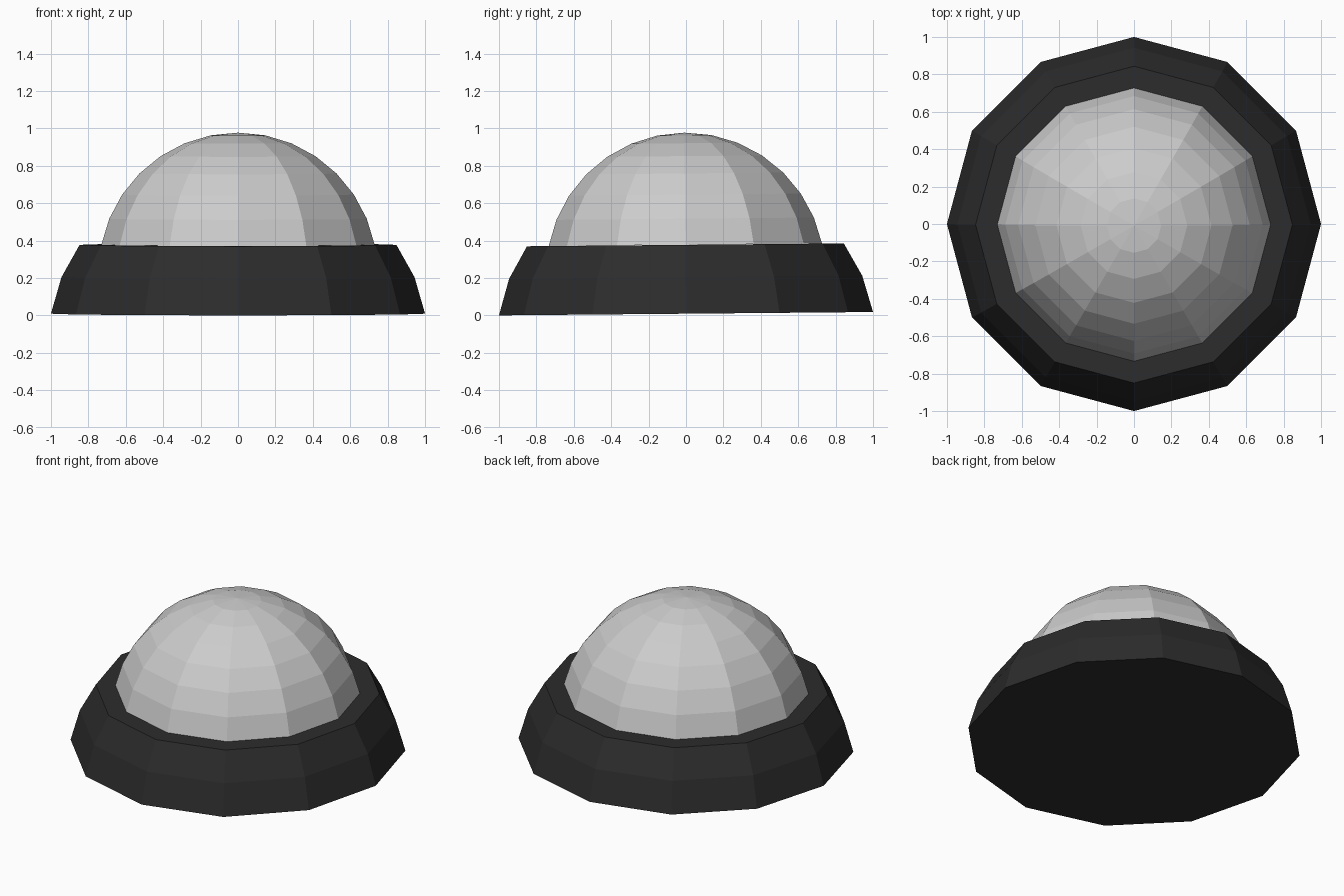
import bpy, bmesh, math

if "Cube" in bpy.data.objects:
    bpy.data.objects.remove(bpy.data.objects["Cube"])

SIDES = 12
TILT = 0.009  # the whole model leans very slightly forward


def lathe(name, profile, cap_bottom=False):
    """Spin a (radius, z) profile around z into a flat-faced 12-sided shell."""
    bm = bmesh.new()
    rings = []
    for r, z in profile:
        if r == 0:
            rings.append([bm.verts.new((0, 0, z))] * SIDES)
        else:
            rings.append([bm.verts.new((r * math.cos(2 * math.pi * i / SIDES),
                                        r * math.sin(2 * math.pi * i / SIDES), z))
                          for i in range(SIDES)])
    for lo, hi in zip(rings, rings[1:]):
        for i in range(SIDES):
            j = (i + 1) % SIDES
            quad = [lo[i], lo[j], hi[j], hi[i]]
            bm.faces.new(list(dict.fromkeys(quad)))
    if cap_bottom:
        bm.faces.new(rings[0][::-1])
    mesh = bpy.data.meshes.new(name)
    bm.to_mesh(mesh)
    bm.free()
    obj = bpy.data.objects.new(name, mesh)
    bpy.context.collection.objects.link(obj)
    obj.location.z = TILT
    obj.rotation_euler.x = TILT
    return obj


# Dark base: sloped collar with a flat ledge running in to the dome
base = lathe("base_collar", [(1.0, 0), (0.944, 0.195), (0.847, 0.368), (0.73, 0.368)],
             cap_bottom=True)
dark = bpy.data.materials.new("dark_grey")
dark.diffuse_color = (0.025, 0.025, 0.025, 1)
dark.use_nodes = True
dark.node_tree.nodes["Principled BSDF"].inputs["Base Color"].default_value = dark.diffuse_color
base.data.materials.append(dark)

# Dome: upper part of a sphere with 16 latitude rings
R, CENTRE = 0.745, 0.223
steps = [math.radians(11.25 * k) for k in range(7, 0, -1)]
dome = lathe("dome", [(R * math.sin(a), CENTRE + R * math.cos(a)) for a in steps]
             + [(0, CENTRE + R)])
